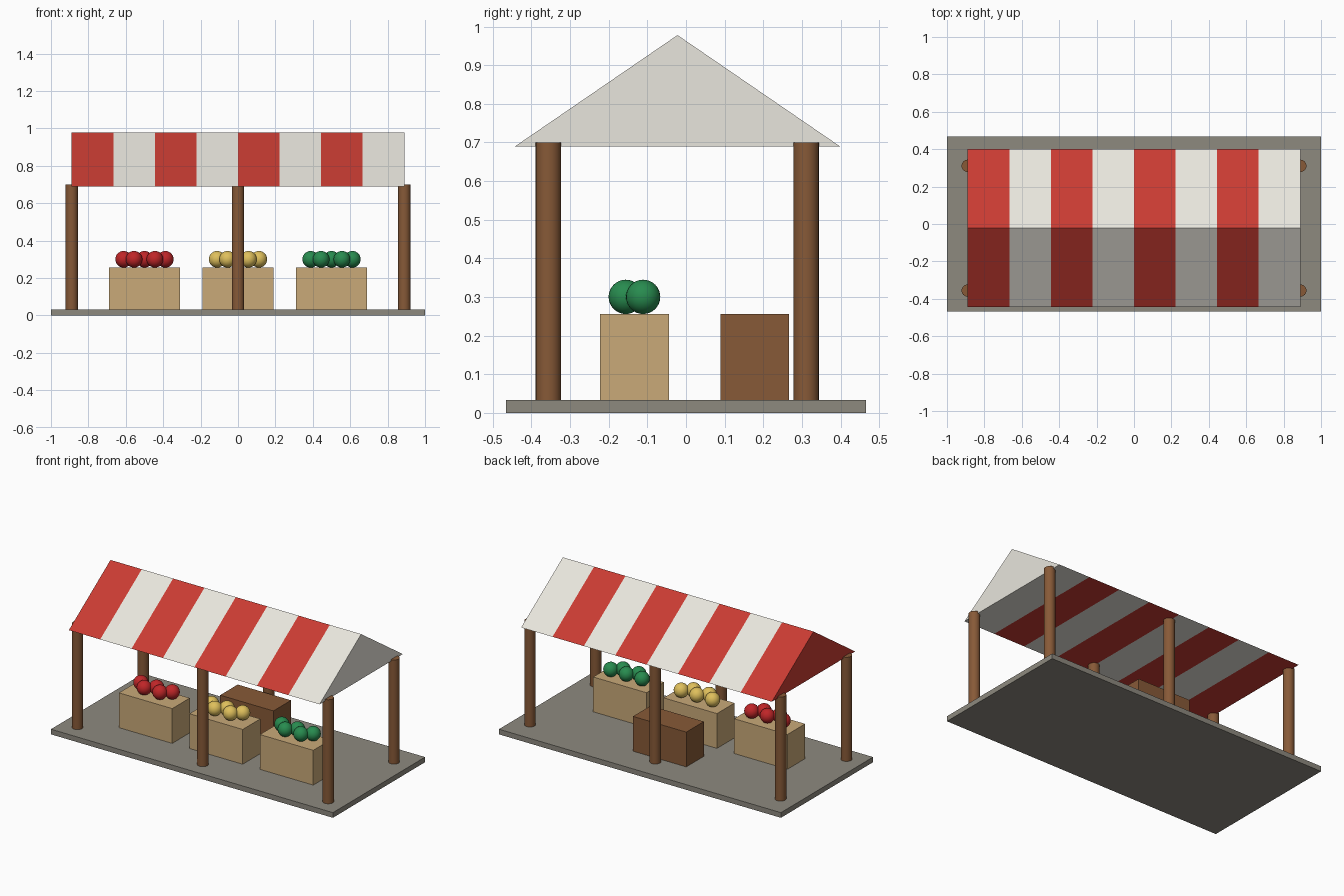
import bpy, bmesh
from math import radians

if "Cube" in bpy.data.objects:
    bpy.data.objects.remove(bpy.data.objects["Cube"])


def material(name, r, g, b):
    # 0-255 display colour to linear diffuse colour
    m = bpy.data.materials.new(name)
    m.diffuse_color = [(c / 255) ** 2.2 for c in (r, g, b)] + [1]
    m.use_nodes = True
    m.node_tree.nodes["Principled BSDF"].inputs["Base Color"].default_value = m.diffuse_color
    return m


stone = material("stone", 140, 136, 126)
wood = material("dark_wood", 134, 90, 58)
tan = material("light_wood", 200, 168, 120)
red = material("red_cloth", 200, 62, 54)
white = material("white_cloth", 232, 229, 220)
fruit_mats = {
    "red": material("red_fruit", 190, 42, 44),
    "yellow": material("yellow_fruit", 222, 190, 92),
    "green": material("green_fruit", 44, 138, 80),
}


def finish(name, mat, smooth=False):
    ob = bpy.context.object
    ob.name = name
    ob.data.materials.append(mat)
    if smooth:
        bpy.ops.object.shade_smooth_by_angle(angle=radians(40))
    return ob


def box(name, x, y, z0, size, mat):
    bpy.ops.mesh.primitive_cube_add(size=1, location=(x, y, z0 + size[2] / 2))
    bpy.context.object.scale = size
    bpy.ops.object.transform_apply(location=False, rotation=False, scale=True)
    return finish(name, mat)


# floor slab
FLOOR = 0.033
box("floor_slab", 0, 0, 0, (2, 0.933, FLOOR), stone)

# posts
POST_TOP = 0.70
for row, y in (("front", -0.356), ("back", 0.311)):
    for side, x in (("left", -0.889), ("middle", 0), ("right", 0.889)):
        bpy.ops.mesh.primitive_cylinder_add(
            vertices=24, radius=0.033, depth=POST_TOP - FLOOR,
            location=(x, y, (POST_TOP + FLOOR) / 2))
        finish(f"{row}_{side}_post", wood, True)

# striped gable awning: solid, one material slot per stripe colour
STRIPES, HALF = 8, 0.889
profile = [(-0.444, 0.689), (0.40, 0.689), (-0.022, 0.978)]
bm = bmesh.new()
rings = [[bm.verts.new((-HALF + 2 * HALF * i / STRIPES, y, z)) for y, z in profile]
         for i in range(STRIPES + 1)]
for i in range(STRIPES):
    for j in range(3):
        k = (j + 1) % 3
        f = bm.faces.new((rings[i][j], rings[i][k], rings[i + 1][k], rings[i + 1][j]))
        f.material_index = i % 2
bm.faces.new(rings[0]).material_index = 0
bm.faces.new(rings[-1]).material_index = 1
bmesh.ops.recalc_face_normals(bm, faces=bm.faces[:])
mesh = bpy.data.meshes.new("striped_awning")
bm.to_mesh(mesh)
bm.free()
mesh.materials.append(red)
mesh.materials.append(white)
bpy.context.collection.objects.link(bpy.data.objects.new("striped_awning", mesh))

# display crates, each with a zigzag row of fruit
CRATE = (0.378, 0.178, 0.223)
FRUIT_R = 0.0444
for (colour, mat), cx in zip(fruit_mats.items(), (-0.5, 0, 0.5)):
    box(f"{colour}_fruit_crate", cx, -0.133, FLOOR, CRATE, tan)
    for i in range(5):
        bpy.ops.mesh.primitive_uv_sphere_add(
            segments=24, ring_count=16, radius=FRUIT_R,
            location=(cx + (i - 2) * 0.0556, -0.156 if i % 2 else -0.111,
                      FLOOR + CRATE[2] + FRUIT_R))
        finish(f"{colour}_fruit_{i + 1}", mat, True)

# storage crate behind the display
box("storage_crate", 0, 0.178, FLOOR, CRATE, wood)
